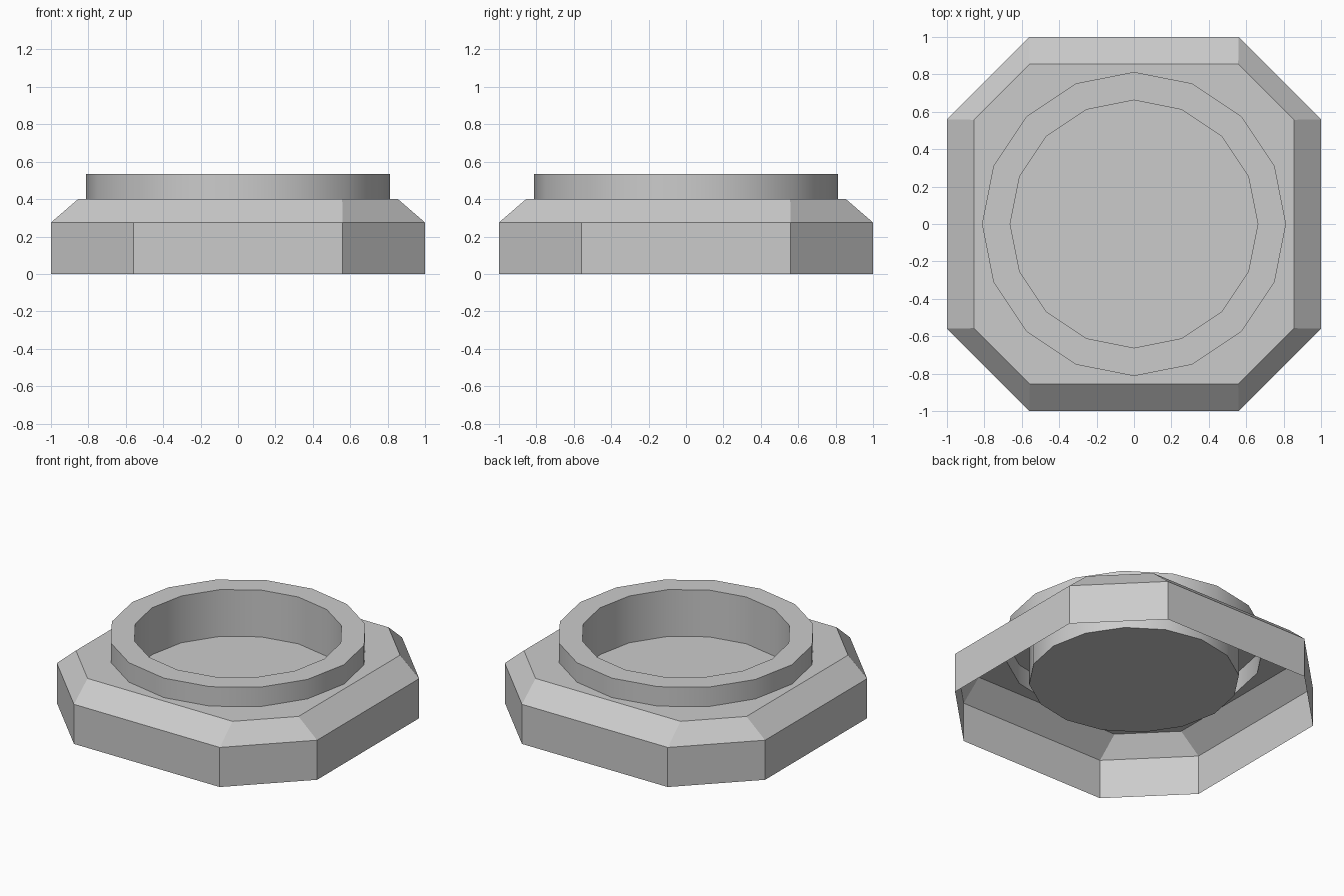
import bpy, bmesh, math

if "Cube" in bpy.data.objects:
    bpy.data.objects.remove(bpy.data.objects["Cube"])

bm = bmesh.new()

def octagon(half, flat, z):
    pts = [(half, -flat), (half, flat), (flat, half), (-flat, half),
           (-half, flat), (-half, -flat), (-flat, -half), (flat, -half)]
    return [bm.verts.new((x, y, z)) for x, y in pts]

def circle(r, z, n=16):
    return [bm.verts.new((r * math.cos(math.tau * i / n),
                          r * math.sin(math.tau * i / n), z)) for i in range(n)]

def skin(a, b):
    n = len(a)
    for i in range(n):
        j = (i + 1) % n
        bm.faces.new((a[i], a[j], b[j], b[i]))

def loop_edges(loop):
    return [bm.edges.get((loop[i - 1], loop[i])) for i in range(len(loop))]

# Hollow octagonal skirt and chamfer
skirt = [octagon(1.0, 0.56, 0.0), octagon(1.0, 0.56, 0.275), octagon(0.855, 0.557, 0.40)]
for a, b in zip(skirt, skirt[1:]):
    skin(a, b)

# Raised ring, inner well and its floor
ring = [circle(0.813, 0.40), circle(0.813, 0.535), circle(0.662, 0.535), circle(0.662, 0.21)]
for a, b in zip(ring, ring[1:]):
    skin(a, b)
bm.faces.new(ring[-1])

# Flat deck between the octagon and the ring
bmesh.ops.triangle_fill(bm, use_beauty=True, use_dissolve=False, normal=(0, 0, 1),
                        edges=loop_edges(skirt[-1]) + loop_edges(ring[0]))
bm.normal_update()
for f in bm.faces:
    if abs(f.normal.z) > 0.99 and f.normal.z < 0:
        f.normal_flip()

mesh = bpy.data.meshes.new("socket_base")
bm.to_mesh(mesh)
bm.free()
base = bpy.data.objects.new("socket_base", mesh)
bpy.context.collection.objects.link(base)
bpy.context.view_layer.objects.active = base
base.select_set(True)
bpy.ops.object.shade_smooth_by_angle(angle=math.radians(30))
